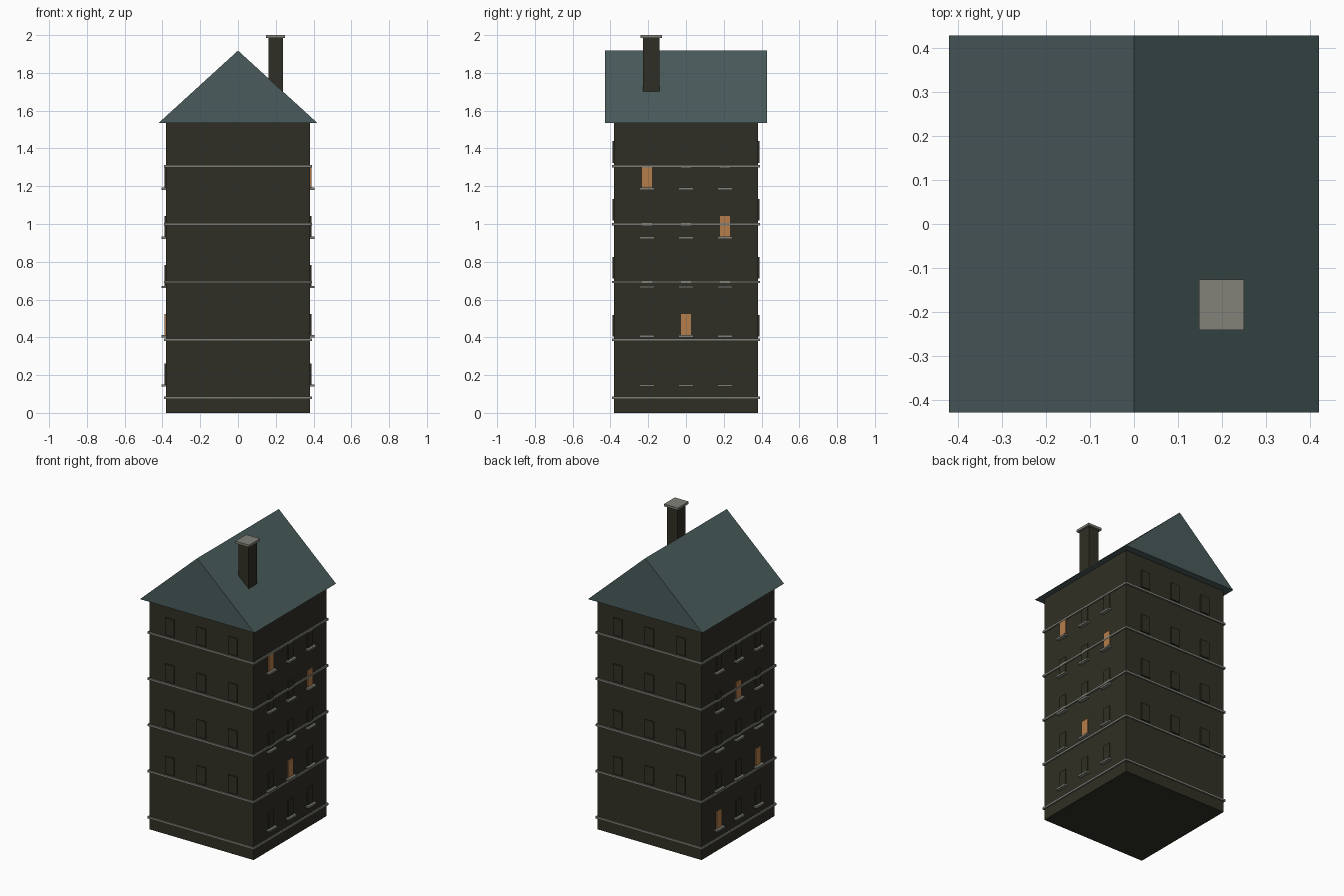
import bpy, bmesh

if "Cube" in bpy.data.objects:
    bpy.data.objects.remove(bpy.data.objects["Cube"])


def material(name, rgb):
    m = bpy.data.materials.new(name)
    m.diffuse_color = (*rgb, 1.0)
    m.use_nodes = True
    m.node_tree.nodes["Principled BSDF"].inputs["Base Color"].default_value = m.diffuse_color
    return m


WALL = material("dark brick", (0.030, 0.028, 0.018))
STONE = material("grey stone", (0.225, 0.225, 0.195))
SLATE = material("slate roof", (0.068, 0.104, 0.106))
LIT = material("lit window", (0.46, 0.205, 0.070))


def finish(name, bm, mat):
    bmesh.ops.recalc_face_normals(bm, faces=bm.faces)
    me = bpy.data.meshes.new(name)
    bm.to_mesh(me)
    bm.free()
    me.materials.append(mat)
    ob = bpy.data.objects.new(name, me)
    bpy.context.collection.objects.link(ob)
    return ob


def box(name, lo, hi, mat):
    bm = bmesh.new()
    bmesh.ops.create_cube(bm, size=1)
    for v in bm.verts:
        v.co = [(a + b) / 2 + c * (b - a) for a, b, c in zip(lo, hi, v.co)]
    return finish(name, bm, mat)


H = 0.382     # half width of the tower
OUT = 0.389   # outer face of the window plates

# Tower walls
box("tower_walls", (-H, -H, 0), (H, H, 1.537), WALL)

# Stone string courses
FLOOR = 0.3065
for i in range(5):
    z = 0.08 + i * FLOOR
    box(f"string_course_{i}", (-0.391, -0.391, z - 0.0065),
        (0.391, 0.391, z + 0.0065), STONE)

# Side windows with sills, three columns by five rows on each side
lit = {(1, -1, 4), (1, 1, 3), (1, 0, 1), (-1, 0, 3), (-1, -1, 1), (-1, 1, 0)}
for side in (-1, 1):
    tag = "right" if side > 0 else "left"
    for row in range(5):
        sill = 0.145 + row * 0.2605
        for col in (-1, 0, 1):
            y = col * 0.206
            x0, x1 = sorted((side * (H - 0.002), side * OUT))
            mat = LIT if (side, col, row) in lit else WALL
            box(f"{tag}_window", (x0, y - 0.027, sill + 0.005),
                (x1, y + 0.027, sill + 0.117), mat)
            x0, x1 = sorted((side * (H - 0.002), side * 0.405))
            box(f"{tag}_sill", (x0, y - 0.04, sill - 0.006),
                (x1, y + 0.04, sill + 0.006), STONE)

# Plain front and back windows on the upper four floors
for side in (-1, 1):
    tag = "back" if side > 0 else "front"
    for row in range(1, 5):
        z = 0.08 + row * FLOOR
        for col in (-1, 0, 1):
            x = col * 0.232
            y0, y1 = sorted((side * (H - 0.002), side * OUT))
            box(f"{tag}_window", (x - 0.033, y0, z + 0.018),
                (x + 0.033, y1, z + 0.133), WALL)

# Gable roof: triangle profile extruded along y
bm = bmesh.new()
tri = [bm.verts.new(p) for p in
       ((-0.42, -0.428, 1.535), (0.42, -0.428, 1.535), (0, -0.428, 1.918))]
face = bm.faces.new(tri)
ext = bmesh.ops.extrude_face_region(bm, geom=[face])
bmesh.ops.translate(bm, vec=(0, 0.856, 0),
                    verts=[g for g in ext["geom"] if isinstance(g, bmesh.types.BMVert)])
# extrusion keeps the first face, so the prism is closed
finish("gable_roof", bm, SLATE)

# Chimney and its cap
box("chimney", (0.161, -0.227, 1.60), (0.237, -0.139, 1.987), WALL)
box("chimney_cap", (0.148, -0.24, 1.985), (0.25, -0.126, 2.0), STONE)
